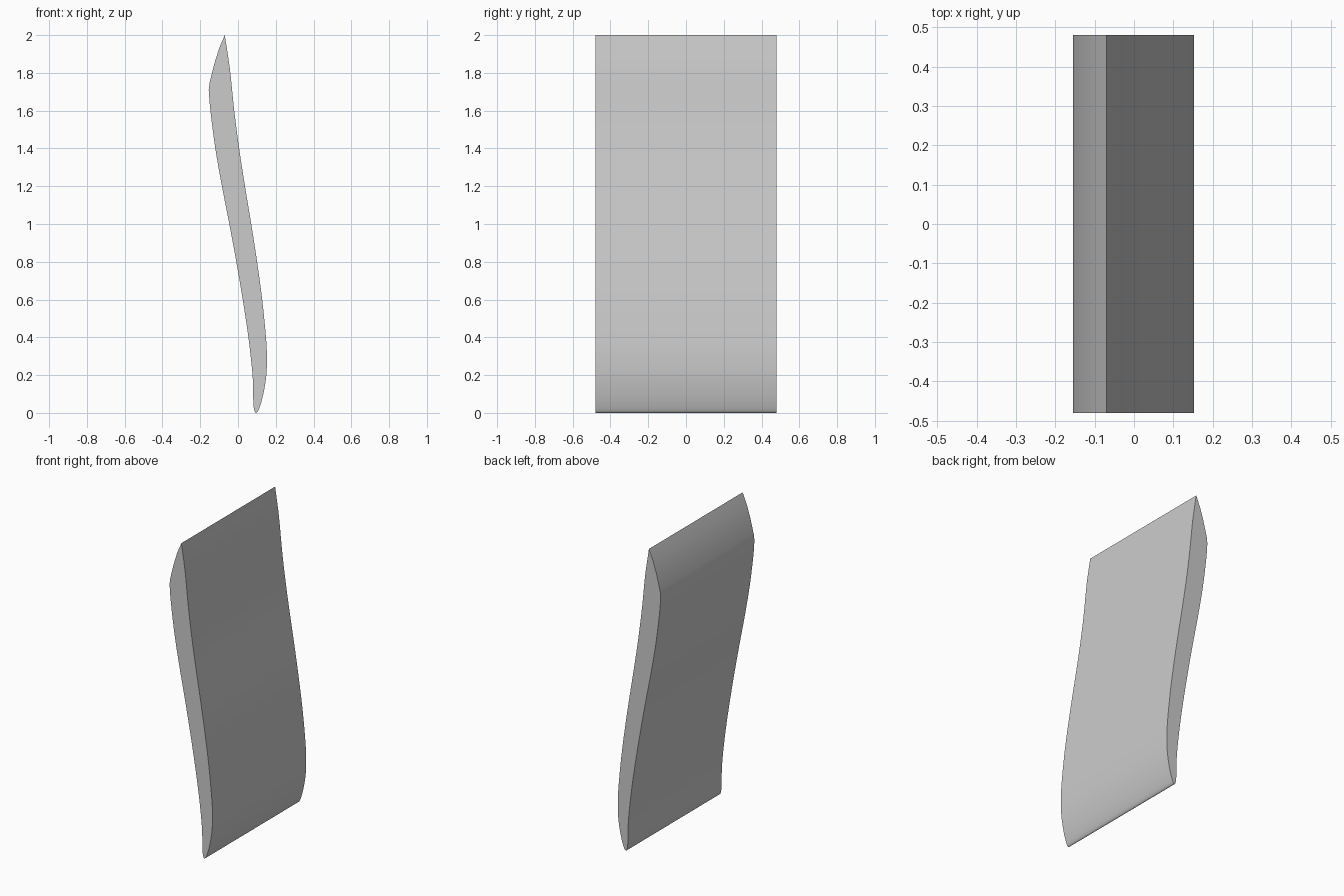
import bpy, bmesh, math
from mathutils import Vector

if "Cube" in bpy.data.objects:
    bpy.data.objects.remove(bpy.data.objects["Cube"])

HALF_WIDTH = 0.48


def smooth_path(points, steps=5):
    """Catmull-Rom curve through the given (x, z) points."""
    p = [Vector(q) for q in points]
    p = [2 * p[0] - p[1]] + p + [2 * p[-1] - p[-2]]
    out = []
    for a, b, c, d in zip(p, p[1:], p[2:], p[3:]):
        for i in range(steps):
            t = i / steps
            out.append(0.5 * (2 * b + (c - a) * t + (2 * a - 5 * b + 4 * c - d) * t * t
                              + (3 * b - a - 3 * c + d) * t ** 3))
    return out


# Curved blade section: bevelled tip, left side, rounded foot and right side
tip = [(-0.07, 2.0), (-0.1, 1.93), (-0.125, 1.85), (-0.15, 1.75)]
left = [(-0.155, 1.71), (-0.146, 1.6), (-0.12, 1.4), (-0.085, 1.2), (-0.046, 1.0),
        (-0.009, 0.8), (0.025, 0.6), (0.055, 0.4), (0.077, 0.2), (0.081, 0.06),
        (0.086, 0.015), (0.095, 0.0), (0.11, 0.018), (0.132, 0.09), (0.149, 0.19),
        (0.153, 0.29), (0.148, 0.4), (0.128, 0.6), (0.101, 0.8), (0.07, 1.0),
        (0.037, 1.2), (0.006, 1.4), (-0.02, 1.6), (-0.043, 1.82), (-0.07, 2.0)]
profile = tip + smooth_path(left)

# Extrude the section straight across the width
bm = bmesh.new()
face = bm.faces.new([bm.verts.new((q[0], -HALF_WIDTH, q[1])) for q in profile])
ext = bmesh.ops.extrude_face_region(bm, geom=[face], use_keep_orig=True)
bmesh.ops.translate(bm, vec=(0, 2 * HALF_WIDTH, 0),
                    verts=[v for v in ext["geom"] if isinstance(v, bmesh.types.BMVert)])
bmesh.ops.recalc_face_normals(bm, faces=bm.faces)

mesh = bpy.data.meshes.new("curved_panel")
bm.to_mesh(mesh)
bm.free()
panel = bpy.data.objects.new("curved_panel", mesh)
bpy.context.collection.objects.link(panel)
bpy.context.view_layer.objects.active = panel
panel.select_set(True)
bpy.ops.object.shade_smooth_by_angle(angle=math.radians(30))
